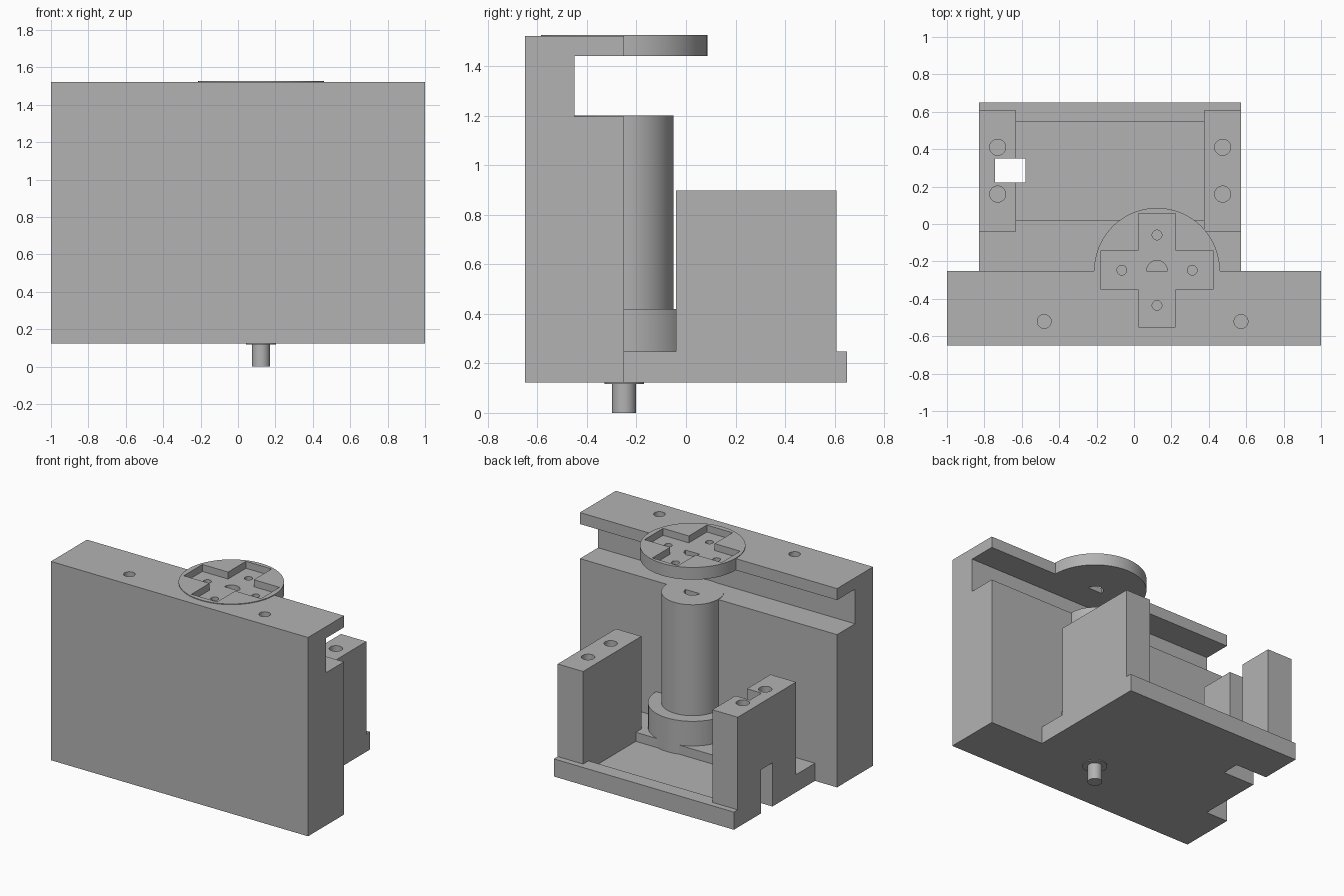
import bpy, bmesh, math
from mathutils import Matrix, Vector

cube = bpy.data.objects.get("Cube")
if cube:
    bpy.data.objects.remove(cube, do_unlink=True)

GREY = (0.45, 0.45, 0.45, 1.0)
mat = bpy.data.materials.new("plain grey")
mat.use_nodes = True
mat.diffuse_color = GREY
mat.node_tree.nodes["Principled BSDF"].inputs["Base Color"].default_value = GREY


def finish(name, bm):
    bmesh.ops.recalc_face_normals(bm, faces=bm.faces)
    mesh = bpy.data.meshes.new(name)
    bm.to_mesh(mesh)
    bm.free()
    mesh.materials.append(mat)
    obj = bpy.data.objects.new(name, mesh)
    bpy.context.collection.objects.link(obj)
    return obj


def prism(name, points, direction):
    """Extrude a flat outline along a direction."""
    bm = bmesh.new()
    face = bm.faces.new([bm.verts.new(p) for p in points])
    new = bmesh.ops.extrude_face_region(bm, geom=[face])["geom"]
    verts = [v for v in new if isinstance(v, bmesh.types.BMVert)]
    bmesh.ops.translate(bm, verts=verts, vec=Vector(direction))
    return finish(name, bm)


def box(name, x, y, z):
    outline = [(x[0], y[0], z[0]), (x[1], y[0], z[0]),
               (x[1], y[1], z[0]), (x[0], y[1], z[0])]
    return prism(name, outline, (0, 0, z[1] - z[0]))


def cylinder(name, x, y, r, z, sides=64):
    bm = bmesh.new()
    bmesh.ops.create_cone(bm, cap_ends=True, segments=sides, radius1=r, radius2=r,
                          depth=z[1] - z[0],
                          matrix=Matrix.Translation((x, y, (z[0] + z[1]) / 2)))
    return finish(name, bm)


def half_round(name, x, y, r, z, sides=24):
    outline = [(x + r * math.cos(math.pi * i / sides),
                y + r * math.sin(math.pi * i / sides), z[0]) for i in range(sides + 1)]
    return prism(name, outline, (0, 0, z[1] - z[0]))


def combine(target, tools, operation="DIFFERENCE"):
    """Apply each tool to the target, then remove the tool."""
    for tool in tools:
        tool.hide_render = True
        mod = target.modifiers.new("cut", "BOOLEAN")
        mod.operation = operation
        mod.solver = "EXACT"
        mod.object = tool
        bpy.context.view_layer.objects.active = target
        bpy.ops.object.modifier_apply(modifier=mod.name)
        bpy.data.objects.remove(tool, do_unlink=True)


def smooth(obj):
    bpy.ops.object.select_all(action="DESELECT")
    obj.select_set(True)
    bpy.context.view_layer.objects.active = obj
    bpy.ops.object.shade_smooth_by_angle(angle=math.radians(30))


CX, CY = 0.123, -0.25      # shaft axis
BOTTOM, PLATE_TOP = 0.123, 0.247

# Tall front body with a grooved back and overhanging flange
profile = [(-0.65, BOTTOM), (CY, BOTTOM), (CY, 1.197), (-0.45, 1.197),
           (-0.45, 1.44), (CY, 1.44), (CY, 1.521), (-0.65, 1.521)]
body = prism("front_body", [(-1, y, z) for y, z in profile], (2, 0, 0))

# Round disc set into the flange
disc = cylinder("disc", CX, CY, 0.336, (1.44, 1.526), 96)
combine(body, [disc], "UNION")

# Cross-shaped pocket, small blind holes, half-round opening, screw holes
FLOOR = 1.477
cuts = [box("pocket_wide", (CX - 0.3, CX + 0.3), (-0.35, -0.143), (FLOOR, 1.6)),
        box("pocket_long", (CX - 0.1, CX + 0.1), (-0.55, 0.055), (FLOOR, 1.6)),
        half_round("disc_opening", CX, CY, 0.055, (1.4, 1.6))]
for dx, dy in ((0.188, 0), (-0.188, 0), (0, 0.188), (0, -0.188)):
    cuts.append(cylinder("small_hole", CX + dx, CY + 0.003 + dy, 0.026, (1.45, 1.6), 32))
for x in (-0.48, 0.572):
    cuts.append(cylinder("screw_hole", x, -0.521, 0.037, (1.32, 1.6), 32))
combine(body, cuts)
smooth(body)

# Vertical shaft with a half-round socket, and its collar
shaft = cylinder("shaft", CX, CY, 0.2, (0.2, 1.2))
combine(shaft, [half_round("socket", CX, CY, 0.055, (0.7, 1.3))])
smooth(shaft)
smooth(cylinder("shaft_collar", CX, CY, 0.285, (0.18, 0.42)))

# Pin and washer underneath
smooth(cylinder("bottom_pin", CX, CY, 0.048, (0, 0.15), 48))
smooth(cylinder("pin_washer", CX, CY, 0.08, (0.117, 0.14), 48))

# Base plate with a shallow tray and the two posts
base = box("base_plate", (-0.828, 0.573), (-0.26, 0.65), (BOTTOM, PLATE_TOP))
combine(base, [box("tray", (-0.63, 0.375), (0.022, 0.548), (0.183, 0.4))])
slot_y = (0.222, 0.35)
combine(base, [box("plate_slot", (-0.9, -0.58), slot_y, (0, 0.4))])

for name, x in (("right_post", (-0.828, -0.63)), ("left_post", (0.375, 0.573))):
    post = box(name, x, (-0.04, 0.608), (PLATE_TOP, 0.898))
    middle = (x[0] + x[1]) / 2
    cuts = [cylinder("post_hole", middle, y, 0.043, (0.7, 1), 32) for y in (0.16, 0.41)]
    if name == "right_post":
        # Inner channel and outer opening share the same width
        cuts.append(box("channel", (-0.743, -0.58), slot_y, (0.1, 1)))
        cuts.append(box("opening", (-0.9, -0.7), slot_y, (0.1, 0.43)))
    combine(post, cuts)
    smooth(post)
